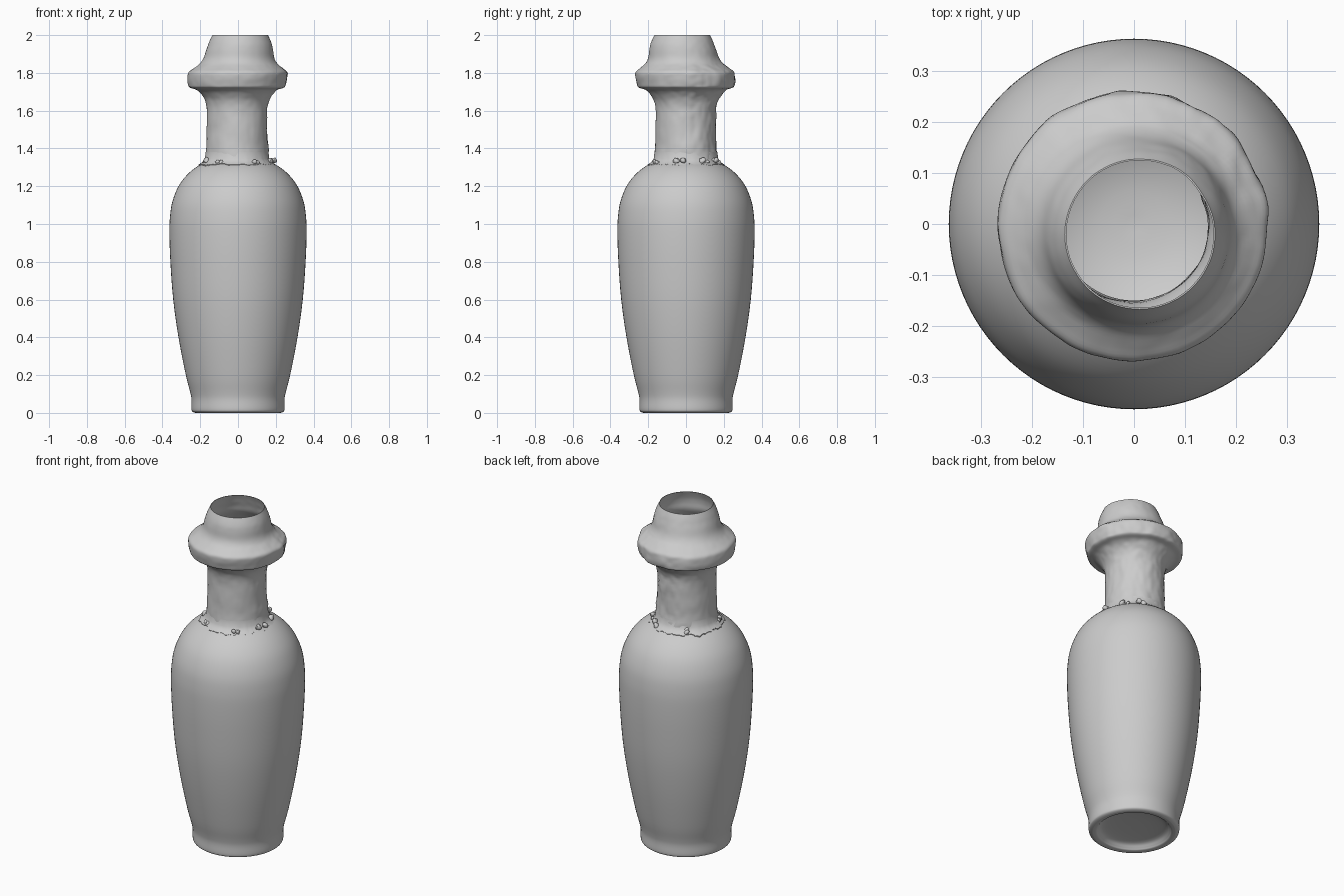
import bpy, bmesh, math, random
from mathutils import Vector, noise

random.seed(4)
cube = bpy.data.objects.get("Cube")
if cube:
    bpy.data.objects.remove(cube, do_unlink=True)

clay = bpy.data.materials.new("grey clay")
clay.use_nodes = True
clay.diffuse_color = (0.6, 0.6, 0.6, 1)
clay.node_tree.nodes["Principled BSDF"].inputs["Base Color"].default_value = (0.6, 0.6, 0.6, 1)


def smooth_path(points, steps=4):
    """Catmull-Rom curve through (radius, height) points."""
    pts = [Vector(p) for p in points]
    pts = [pts[0]] + pts + [pts[-1]]
    path = []
    for a, b, c, d in zip(pts, pts[1:], pts[2:], pts[3:]):
        for i in range(steps):
            t = i / steps
            path.append(0.5 * (2*b + (c-a)*t + (2*a-5*b+4*c-d)*t*t + (3*b-a-3*c+d)*t**3))
    return path + [pts[-1]]


def lathe(name, path, sides, warp=None):
    """Revolve a profile; warp may move each point."""
    bm = bmesh.new()
    rings = []
    for r, z in path:
        ring = []
        for i in range(sides):
            a = math.tau * i / sides
            p = Vector((r * math.cos(a), r * math.sin(a), z))
            ring.append(bm.verts.new(warp(p, a) if warp else p))
        rings.append(ring)
    for low, high in zip(rings, rings[1:]):
        for i in range(sides):
            j = (i + 1) % sides
            bm.faces.new((low[i], low[j], high[j], high[i]))
    bmesh.ops.remove_doubles(bm, verts=bm.verts, dist=0.0001)
    return finish(name, bm)


def finish(name, bm):
    mesh = bpy.data.meshes.new(name)
    bm.to_mesh(mesh)
    bm.free()
    obj = bpy.data.objects.new(name, mesh)
    bpy.context.collection.objects.link(obj)
    mesh.materials.append(clay)
    bpy.ops.object.select_all(action='DESELECT')
    obj.select_set(True)
    bpy.context.view_layer.objects.active = obj
    bpy.ops.object.shade_smooth_by_angle(angle=math.radians(50))
    return obj


# Body: recessed base, foot, belly and shoulder
base = [(0, .04), (.1, .038), (.17, .03), (.195, .012), (.205, .003), (.225, 0)]
belly = [(.225, 0), (.24, .006), (.246, .02), (.246, .07), (.253, .11), (.276, .2), (.315, .4),
         (.343, .6), (.358, .8), (.363, .95), (.36, 1.04), (.347, 1.12), (.315, 1.2),
         (.27, 1.26), (.215, 1.305), (.155, 1.335)]
lathe("body", smooth_path(base) + smooth_path(belly)[1:], 96)

# Inner wall with a rounded floor
inside = [(.15, 1.33), (.25, 1.24), (.325, 1.1), (.335, .95), (.315, .6), (.275, .3),
          (.235, .17), (.17, .1), (.09, .065), (0, .055)]
lathe("inner_wall", smooth_path(inside), 64)


# Neck and collar: slightly uneven, with the rim off centre
def uneven(p, a):
    lean = min(max((p.z - 1.75) / 0.2, 0), 1)
    rough = 0.35 + 0.65 * max(0, math.cos(a - 0.9))
    if p.z > 1.85:
        rough *= 0.3
    d = noise.noise(p * 11) * 0.009 * rough + noise.noise(p * 32) * 0.004 * rough
    out = Vector((math.cos(a), math.sin(a), 0)) * d
    return p + out + Vector((-.005 + .016 * lean, -.02 * lean, 0))


neck = [(.172, 1.315), (.167, 1.36), (.163, 1.43), (.16, 1.52), (.16, 1.6), (.168, 1.65), (.188, 1.685),
        (.215, 1.71), (.25, 1.722), (.259, 1.74), (.264, 1.78), (.26, 1.805), (.235, 1.825),
        (.205, 1.85), (.187, 1.88), (.176, 1.925), (.163, 1.965), (.147, 2)]
bore = [(.144, 2), (.158, 1.965), (.17, 1.925), (.18, 1.88), (.22, 1.82), (.235, 1.77),
        (.2, 1.725), (.16, 1.65), (.152, 1.58), (.153, 1.45), (.155, 1.33)]
lathe("neck_and_collar", smooth_path(neck) + smooth_path(bore), 128, uneven)


# Ragged skirt where the neck meets the shoulder
def ragged(p, a):
    edge = min(max((1.345 - p.z) / 0.04, 0), 1)
    tear = noise.noise(Vector((math.cos(a), math.sin(a), 0)) * 4)
    tear += 0.7 * noise.noise(Vector((math.cos(a), math.sin(a), 2)) * 13)
    out = Vector((math.cos(a), math.sin(a), -0.55))
    return p + out * edge * (0.008 + 0.024 * tear) + Vector((-.005, 0, 0))


lathe("neck_skirt", [(.166, 1.38), (.171, 1.345), (.182, 1.328), (.197, 1.318), (.192, 1.309), (.16, 1.31)],
      128, ragged)

# Small lumps clinging to the joint
bm = bmesh.new()
for centre in (35, 62, 120, 200, 240, 300, 350):
    for _ in range(3):
        a = math.radians(centre + random.uniform(-7, 7))
        r = random.uniform(.172, .192)
        lump = bmesh.ops.create_icosphere(bm, subdivisions=2, radius=random.uniform(.01, .017))["verts"]
        place = Vector((r * math.cos(a), r * math.sin(a), 1.327 + random.uniform(-.008, .012)))
        for v in lump:
            v.co *= 1 + 0.5 * noise.noise(v.co * 60 + place * 9)
            v.co += place
finish("joint_lumps", bm)
